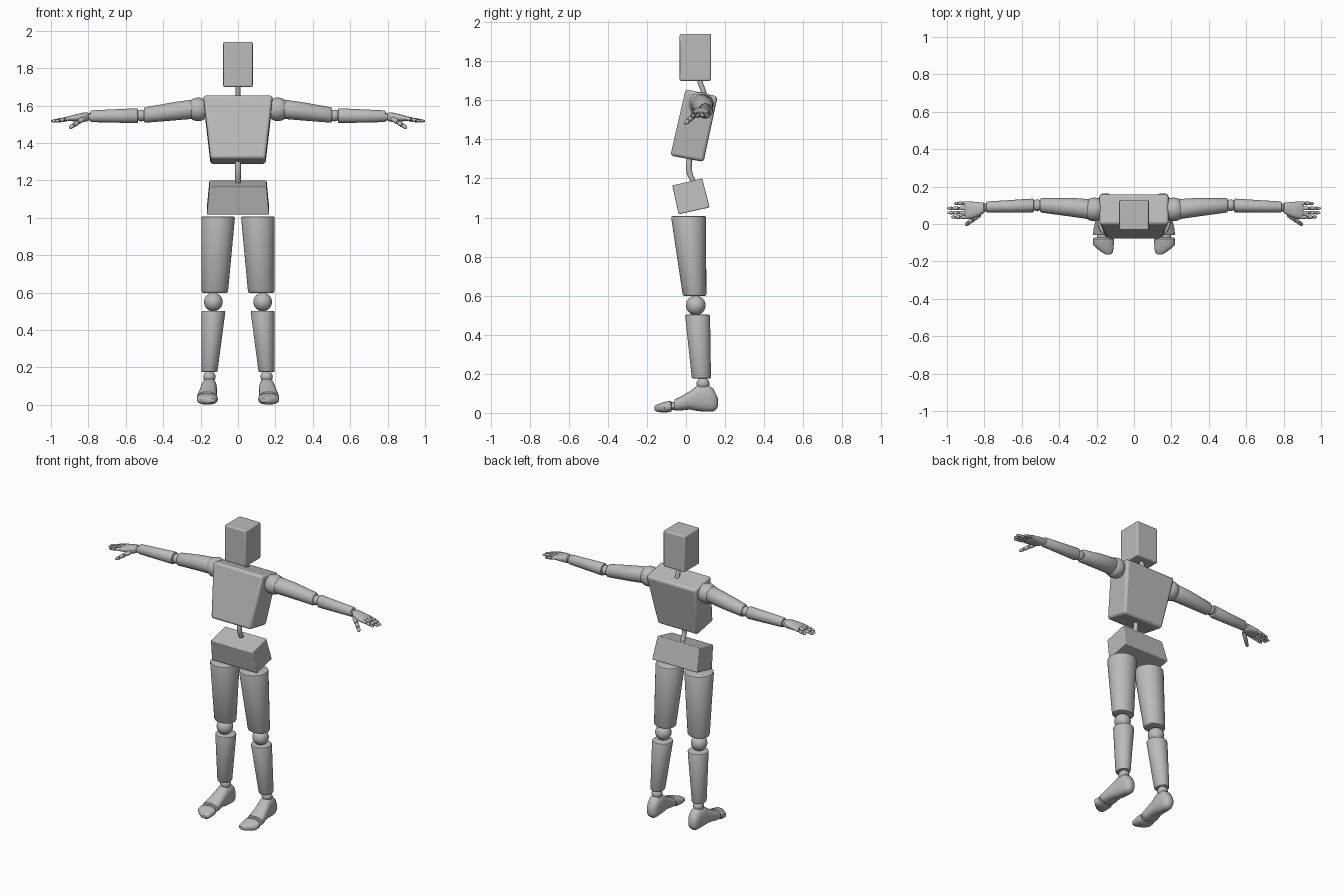
import bpy, bmesh, math
from mathutils import Vector

if "Cube" in bpy.data.objects:
    bpy.data.objects.remove(bpy.data.objects["Cube"])

grey = bpy.data.materials.new("plain grey")
grey.diffuse_color = (0.5, 0.5, 0.5, 1)
grey.use_nodes = True
grey.node_tree.nodes["Principled BSDF"].inputs["Base Color"].default_value = grey.diffuse_color


def finish(name, bm, mirror=False, bevel=0, angle=40):
    bmesh.ops.recalc_face_normals(bm, faces=bm.faces)
    me = bpy.data.meshes.new(name)
    bm.to_mesh(me)
    bm.free()
    me.materials.append(grey)
    ob = bpy.data.objects.new(name, me)
    bpy.context.collection.objects.link(ob)
    if bevel:
        m = ob.modifiers.new("bevel", 'BEVEL')
        m.width, m.segments = bevel, 3
    if mirror:
        m = ob.modifiers.new("mirror", 'MIRROR')
        m.use_mirror_merge = False
    bpy.ops.object.select_all(action='DESELECT')
    ob.select_set(True)
    bpy.context.view_layer.objects.active = ob
    bpy.ops.object.shade_smooth_by_angle(angle=math.radians(angle))
    return ob


def loft(name, axis, stations, n=32, rim=0.0, power=1.0, mirror=True):
    """Skin elliptical rings (x, y, z, radius_u, radius_v) lying across the axis."""
    d = Vector(axis).normalized()
    if abs(d.z) > 0.9:
        u, v = Vector((1, 0, 0)), Vector((0, 1, 0))
    else:
        u = d.cross(Vector((0, 0, 1))).normalized()
        v = u.cross(d)
    st = [Vector(s) for s in stations]
    if rim:  # rounded rims at both ends
        def rounded(a, b):
            t = rim / (b - a).length
            mid = a.lerp(b, t * 0.3)
            end = a.copy()
            end[3], end[4] = a[3] - rim, a[4] - rim
            mid[3], mid[4] = a[3] - rim * 0.3, a[4] - rim * 0.3
            return [end, mid, a.lerp(b, t)]
        st = rounded(st[0], st[1]) + st[1:-1] + rounded(st[-1], st[-2])[::-1]
    bm = bmesh.new()
    rings = []
    for s in st:
        ring = []
        for i in range(n):
            a = 2 * math.pi * i / n
            c, w = math.cos(a), math.sin(a)
            c = math.copysign(abs(c) ** power, c)
            w = math.copysign(abs(w) ** power, w)
            ring.append(bm.verts.new(Vector(s[:3]) + u * c * s[3] + v * w * s[4]))
        rings.append(ring)
    for r, q in zip(rings, rings[1:]):
        for i in range(n):
            j = (i + 1) % n
            bm.faces.new((r[i], r[j], q[j], q[i]))
    bm.faces.new(rings[0])
    bm.faces.new(rings[-1])
    return finish(name, bm, mirror)


def ball(name, centre, r):
    bm = bmesh.new()
    bmesh.ops.create_uvsphere(bm, u_segments=32, v_segments=16, radius=r)
    bmesh.ops.translate(bm, verts=bm.verts, vec=centre)
    finish(name, bm, True, angle=60)


def block(name, corners, bevel):
    """Closed block from four side corners (y, z, half width)."""
    bm = bmesh.new()
    a = [bm.verts.new((-w, y, z)) for y, z, w in corners]
    b = [bm.verts.new((w, y, z)) for y, z, w in corners]
    bm.faces.new(a)
    bm.faces.new(b)
    for i in range(4):
        j = (i + 1) % 4
        bm.faces.new((a[i], a[j], b[j], b[i]))
    finish(name, bm, False, bevel)


def rod(name, points, r):
    """Thin bent rod in the centre plane."""
    loft(name, (0, 0, 1), [(0, y, z, r, r) for y, z in points], 16, mirror=False)


# head, torso and pelvis
block("head", [(-.032, 1.70, .079), (.128, 1.70, .079),
               (.128, 1.94, .079), (-.032, 1.94, .079)], .008)
block("chest", [(-.08, 1.317, .147), (.09, 1.285, .147),
                (.162, 1.62, .186), (-.002, 1.657, .186)], .016)
block("pelvis", [(-.038, 1.017, .167), (.121, 1.052, .167),
                 (.083, 1.20, .153), (-.07, 1.164, .153)], .005)
rod("neck", [(.094, 1.62), (.088, 1.65), (.073, 1.69), (.068, 1.72)], .014)
rod("spine", [(.025, 1.33), (.017, 1.29), (.014, 1.25), (.022, 1.215),
              (.038, 1.185), (.05, 1.16)], .015)

# legs
loft("thigh", (0, 0, 1), [(.106, .013, 1.008, .09, .09),
                          (.124, .044, .598, .07, .06)], rim=.01)
ball("knee", (.132, .05, .55), .05)
loft("shin", (0, 0, 1), [(.131, .059, .503, .064, .064),
                         (.153, .079, .175, .043, .049)], rim=.008)
ball("ankle", (.153, .087, .15), .033)

# feet: (y, x, z, half width, half height)
foot = [(.164, .154, .055, .012, .018), (.156, .153, .056, .027, .037),
        (.14, .152, .065, .036, .058), (.115, .153, .074, .041, .068),
        (.06, .155, .075, .043, .066), (.02, .16, .064, .046, .047),
        (-.03, .164, .047, .053, .035), (-.058, .165, .04, .054, .029)]
loft("foot", (0, 1, 0), [(x, y, z, a, b) for y, x, z, a, b in foot], 28, power=.8)
loft("toe_joint", (0, 1, 0), [(.16, -.05, .036, .037, .02),
                              (.16, -.085, .034, .037, .02)], 20)
toes = [(-.073, .164, .033, .05, .024), (-.08, .164, .033, .056, .029),
        (-.11, .164, .029, .056, .027), (-.13, .155, .026, .045, .023),
        (-.15, .143, .025, .031, .018), (-.162, .137, .024, .014, .01)]
loft("toes", (0, 1, 0), [(x, y, z, a, b) for y, x, z, a, b in toes], 28, power=.8)

# arms
ball("shoulder", (.213, .078, 1.58), .063)
loft("upper_arm", (1, 0, 0), [(.23, .078, 1.582, .054, .052), (.34, .09, 1.57, .05, .049),
                              (.502, .1, 1.549, .038, .041)], rim=.008)
ball("elbow", (.517, .1, 1.547), .031)
loft("forearm", (1, 0, 0), [(.535, .099, 1.546, .037, .04),
                            (.79, .091, 1.543, .029, .031)], rim=.007)
loft("wrist", (1, 0, 0), [(.78, .09, 1.541, .022, .02), (.82, .084, 1.539, .022, .02)], 20)

# hands
loft("palm", (1, 0, 0), [(.797, .086, 1.54, .018, .017), (.805, .085, 1.54, .029, .024),
                         (.825, .08, 1.538, .036, .025), (.86, .075, 1.535, .044, .02),
                         (.895, .073, 1.532, .047, .015), (.905, .073, 1.531, .04, .009)],
     24, power=.8)


def digit(name, a, b, r):
    """Finger with three segments and narrow joints."""
    a, b = Vector(a), Vector(b)
    st = []
    for t, k in ((0, .8), (.06, 1), (.36, .95), (.39, .65), (.43, .65), (.46, .95),
                 (.68, .88), (.71, .6), (.74, .6), (.77, .85), (.93, .7), (1, .25)):
        st.append((*a.lerp(b, t), r * k, r * k))
    loft(name, b - a, st, 12)


for label, y, root, tip in (("index", .037, .89, .978), ("middle", .06, .895, .996),
                            ("ring", .084, .893, .999), ("little", .11, .88, .962)):
    digit(label + "_finger", (root, y, 1.534), (tip, y, 1.516), .0105)
digit("thumb", (.825, .05, 1.53), (.902, -.006, 1.48), .0135)
